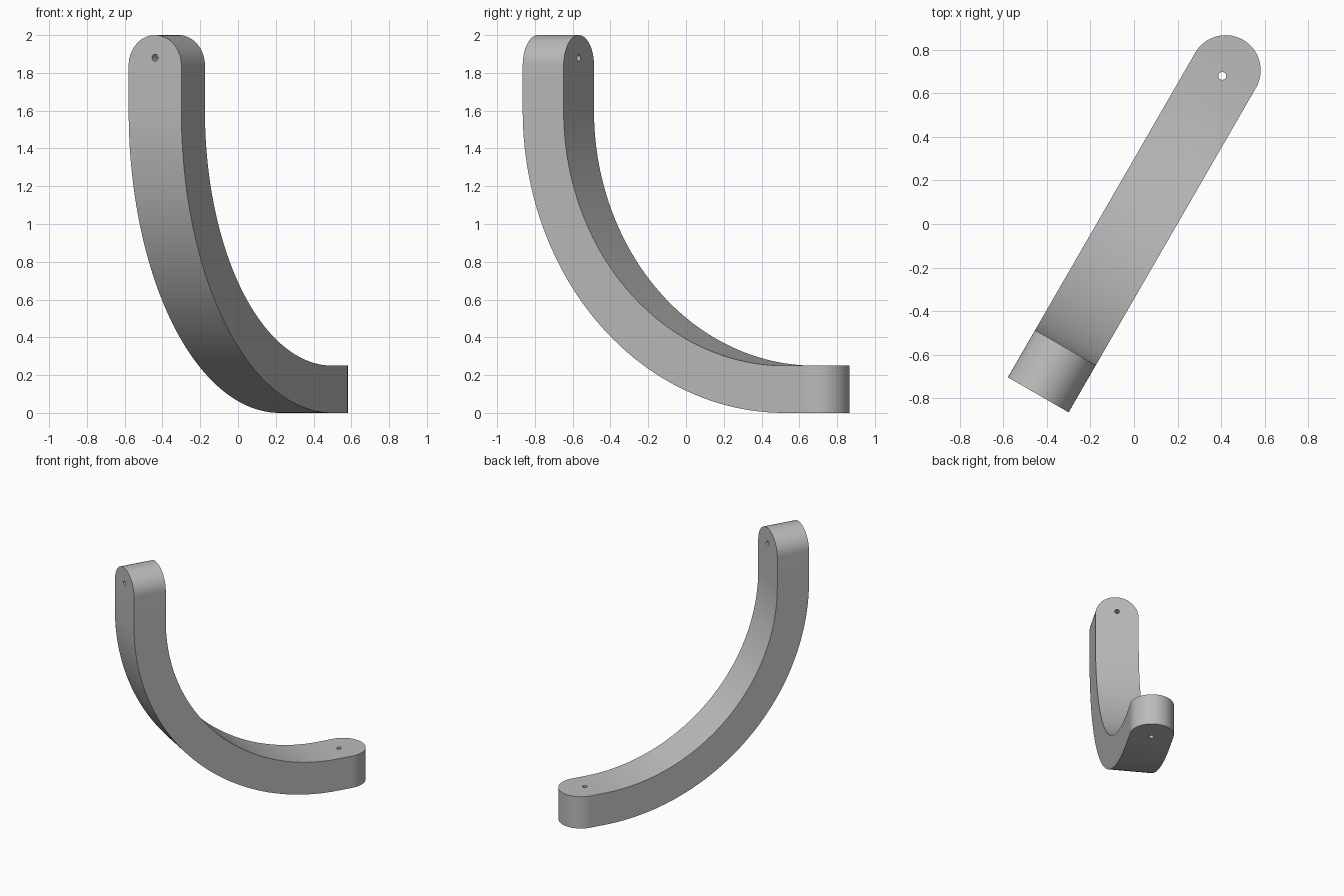
import bpy, bmesh, math
from mathutils import Matrix, Vector

cube = bpy.data.objects.get("Cube")
if cube:
    bpy.data.objects.remove(cube, do_unlink=True)

THICK = 0.25          # bar thickness
HALF = 0.161          # half width, also the radius of the rounded tips
BEND = 1.6            # outer bend radius
REACH, RISE = 1.72, 1.839   # centres of the rounded tips
HOLE = 0.018
place = Matrix.Translation((-0.4395, -0.784, 0)) @ Matrix.Rotation(math.radians(60), 4, 'Z')

grey = bpy.data.materials.new("plain_grey")
grey.use_nodes = True
colour = (0.5, 0.5, 0.5, 1)
grey.diffuse_color = colour
grey.node_tree.nodes["Principled BSDF"].inputs["Base Color"].default_value = colour


def add_object(name, bm):
    bmesh.ops.recalc_face_normals(bm, faces=bm.faces)
    bm.transform(place)
    mesh = bpy.data.meshes.new(name)
    bm.to_mesh(mesh)
    bm.free()
    mesh.materials.append(grey)
    obj = bpy.data.objects.new(name, mesh)
    bpy.context.collection.objects.link(obj)
    return obj


# Stations along the bar: outer point, inner point, half width
tip = [math.radians(a) for a in range(0, 91, 5)]
stations = []
for a in reversed(tip):                       # upright arm and its round tip
    z = RISE + HALF * math.sin(a)
    stations.append(((0, z), (THICK, z), HALF * math.cos(a)))
steps = 64
for i in range(steps + 1):                    # quarter-circle bend
    a = math.pi / 2 * i / steps
    c, s = math.cos(a), math.sin(a)
    inner = BEND - THICK
    stations.append(((BEND - BEND * c, BEND - BEND * s),
                     (BEND - inner * c, BEND - inner * s), HALF))
for a in tip:                                 # flat arm and its round tip
    x = REACH + HALF * math.sin(a)
    stations.append(((x, 0), (x, THICK), HALF * math.cos(a)))

# Skin the stations into one closed bar
bm = bmesh.new()
rings = []
for (ox, oz), (ix, iz), w in stations:
    corners = ((ox, -w, oz), (ox, w, oz), (ix, w, iz), (ix, -w, iz))
    rings.append([bm.verts.new(p) for p in corners])
for r, q in zip(rings, rings[1:]):
    for k in range(4):
        j = (k + 1) % 4
        bm.faces.new((r[k], r[j], q[j], q[k]))
bmesh.ops.remove_doubles(bm, verts=bm.verts, dist=0.00001)
bar = add_object("curved_bar", bm)


# Screw holes, one through each arm
def drill(name, centre, axis):
    bm = bmesh.new()
    turn = Vector((0, 0, 1)).rotation_difference(Vector(axis)).to_matrix().to_4x4()
    bmesh.ops.create_cone(bm, cap_ends=True, segments=24, radius1=HOLE, radius2=HOLE,
                          depth=THICK * 2, matrix=Matrix.Translation(centre) @ turn)
    cutter = add_object(name, bm)
    cutter.hide_render = True
    mod = bar.modifiers.new(name, 'BOOLEAN')
    mod.operation = 'DIFFERENCE'
    mod.solver = 'EXACT'
    mod.object = cutter
    bpy.context.view_layer.objects.active = bar
    bpy.ops.object.modifier_apply(modifier=name)
    bpy.data.objects.remove(cutter, do_unlink=True)


drill("upper_hole", (THICK / 2, 0, 1.88), (1, 0, 0))
drill("lower_hole", (1.69, 0, THICK / 2), (0, 0, 1))

bpy.ops.object.select_all(action='DESELECT')
bar.select_set(True)
bpy.context.view_layer.objects.active = bar
bpy.ops.object.shade_smooth_by_angle(angle=math.radians(30))
